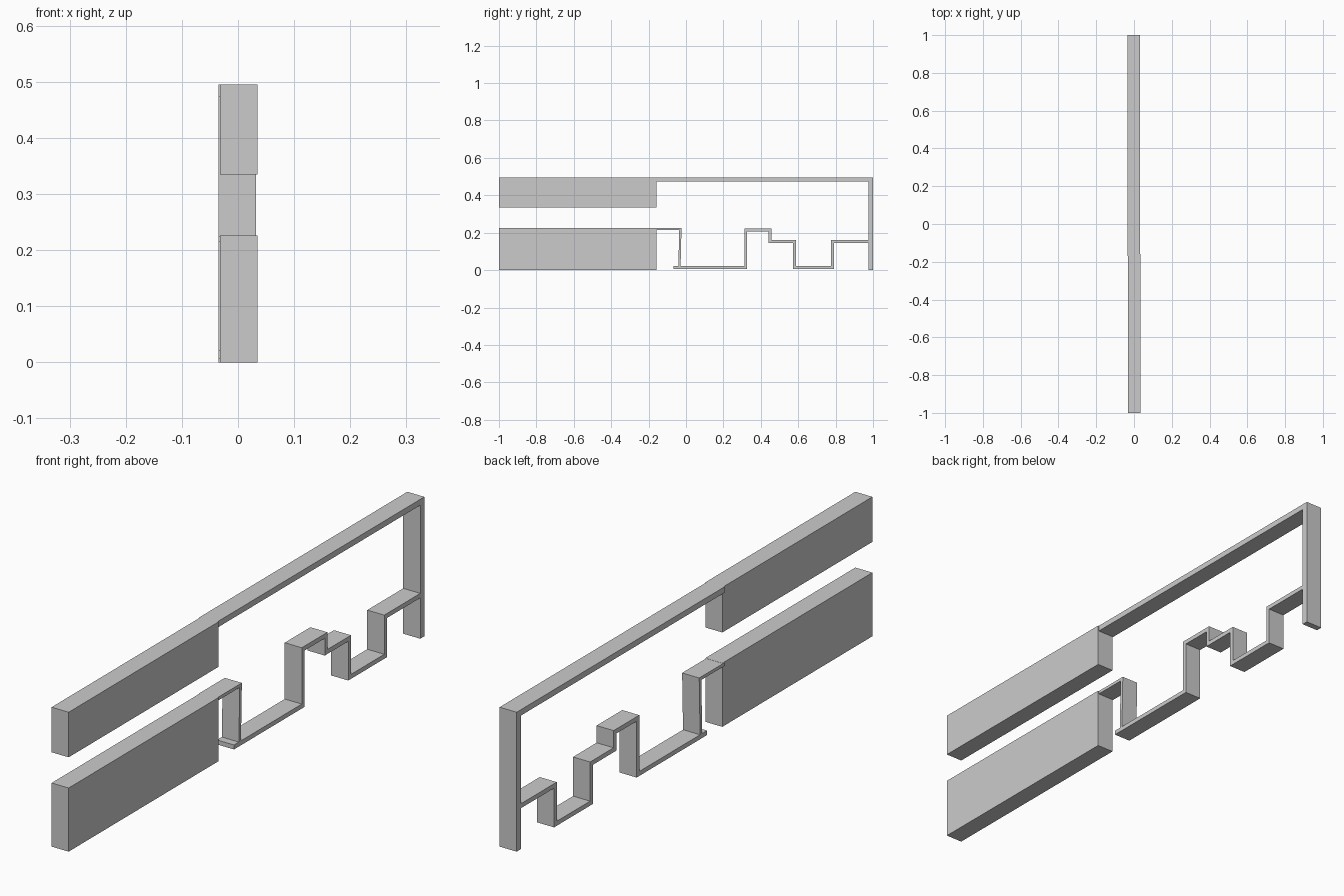
import bpy, bmesh

if "Cube" in bpy.data.objects:
    bpy.data.objects.remove(bpy.data.objects["Cube"])

WALL_X = (-0.032, 0.035)
STRIP_X = (-0.035, 0.032)


def extrude_profile(name, points, xs):
    """Extrude a closed (y, z) outline across the x range."""
    bm = bmesh.new()
    face = bm.faces.new([bm.verts.new((xs[0], y, z)) for y, z in points])
    res = bmesh.ops.extrude_face_region(bm, geom=[face])
    moved = [g for g in res["geom"] if isinstance(g, bmesh.types.BMVert)]
    bmesh.ops.translate(bm, verts=moved, vec=(xs[1] - xs[0], 0, 0))
    bmesh.ops.recalc_face_normals(bm, faces=bm.faces)
    mesh = bpy.data.meshes.new(name)
    bm.to_mesh(mesh)
    bm.free()
    obj = bpy.data.objects.new(name, mesh)
    bpy.context.collection.objects.link(obj)
    return obj


def slab(name, y0, y1, z0, z1, xs=STRIP_X):
    return extrude_profile(name, [(y0, z0), (y1, z0), (y1, z1), (y0, z1)], xs)


# Solid front blocks
slab("upper_block", -1, -0.158, 0.335, 0.495, WALL_X)
slab("lower_block", -1, -0.158, 0.0, 0.226, WALL_X)

# Long top rail and rear post, one bent outline
extrude_profile("top_rail_and_post", [
    (-0.17, 0.474), (0.977, 0.474), (0.977, 0.0), (1, 0.0), (1, 0.495), (-0.17, 0.495)], STRIP_X)

# Ledge and slightly leaning riser behind the lower block
extrude_profile("front_ledge", [
    (-0.17, 0.214), (-0.036, 0.214), (-0.041, 0.022), (-0.029, 0.022),
    (-0.024, 0.2255), (-0.17, 0.2255)], STRIP_X)

# Stepped strip: upper outline forward, then lower outline back
extrude_profile("stepped_strip", [
    (-0.068, 0.022), (0.312, 0.022), (0.312, 0.222), (0.456, 0.222), (0.456, 0.161),
    (0.588, 0.161), (0.588, 0.022), (0.775, 0.022), (0.775, 0.161), (0.977, 0.161),
    (0.977, 0.145), (0.79, 0.145), (0.79, 0.006), (0.573, 0.006), (0.573, 0.145),
    (0.441, 0.145), (0.441, 0.206), (0.327, 0.206), (0.327, 0.006), (-0.068, 0.006)], STRIP_X)
